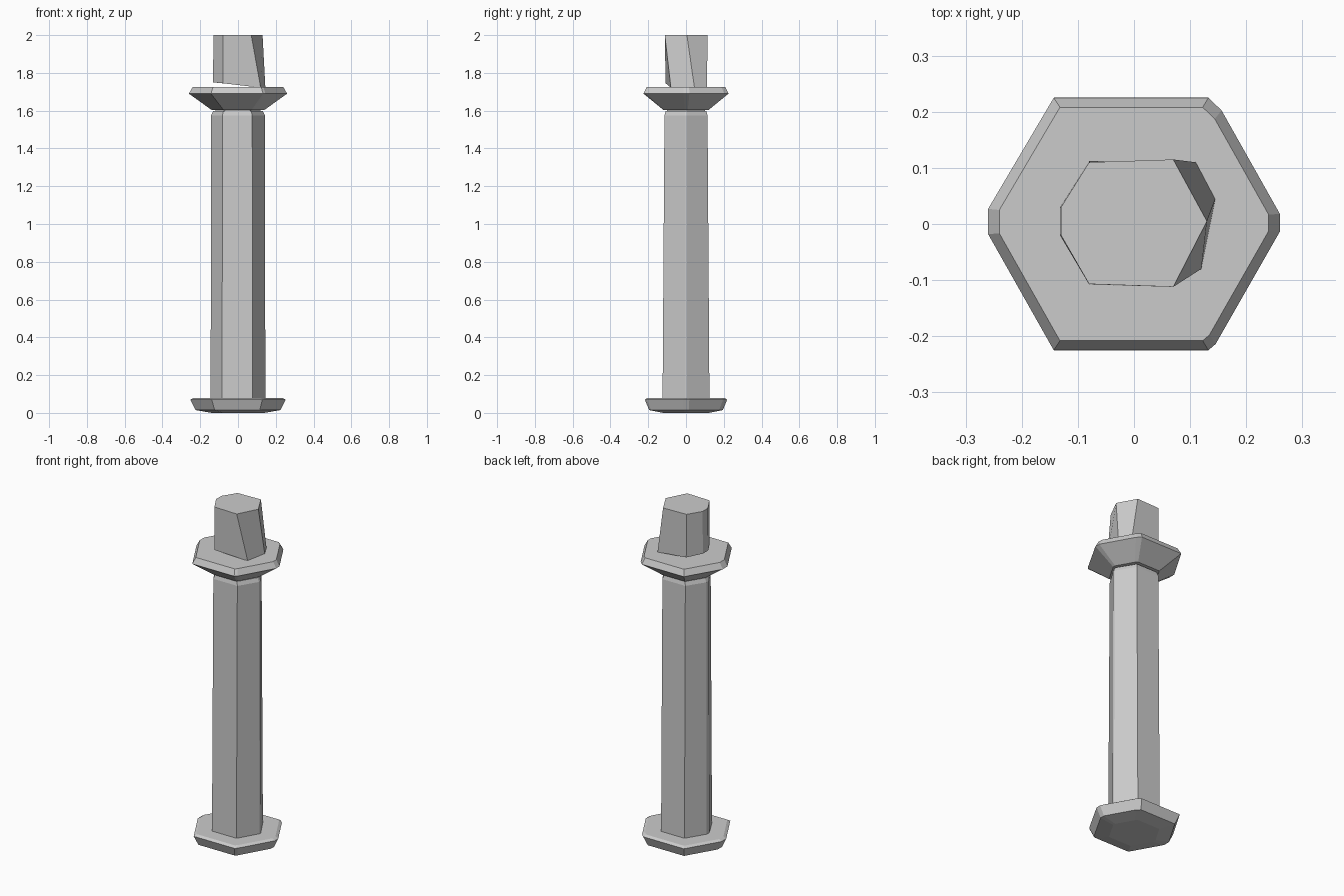
import bpy, bmesh

if "Cube" in bpy.data.objects:
    bpy.data.objects.remove(bpy.data.objects["Cube"])

# Hexagon plan (unit-sized) with points on +-x, slightly clipped
PLAN = [(1, -.06), (1, .08), (.6, .90), (.51, 1), (-.55, 1), (-1, .12),
        (-1, -.08), (-.55, -1), (.51, -1), (.56, -.95)]
SHAFT = [(1, -.05), (1, .05), (.53, 1), (-.53, 1), (-1, .1),
         (-1, -.1), (-.58, -1), (.53, -1)]


def ring(plan, rx, ry, z, dx=0.0):
    return [(x * rx + dx, y * ry, z) for x, y in plan]


def loft(name, rings):
    """Skin a stack of equal-count rings and cap both ends."""
    bm = bmesh.new()
    loops = [[bm.verts.new(p) for p in r] for r in rings]
    n = len(loops[0])
    for a, b in zip(loops, loops[1:]):
        for i in range(n):
            j = (i + 1) % n
            bm.faces.new((a[i], a[j], b[j], b[i]))
    bm.faces.new(loops[0][::-1])
    bm.faces.new(loops[-1])
    bmesh.ops.recalc_face_normals(bm, faces=bm.faces)
    mesh = bpy.data.meshes.new(name)
    bm.to_mesh(mesh)
    bm.free()
    obj = bpy.data.objects.new(name, mesh)
    bpy.context.collection.objects.link(obj)
    return obj


# Base foot with a shallow tapered underside
loft("base_foot", [ring(PLAN, .14, .12, 0), ring(PLAN, .225, .195, .015),
                   ring(PLAN, .252, .218, .07), ring(PLAN, .235, .203, .08)])

# Long shaft, chamfered just below the collar
loft("shaft", [ring(SHAFT, .145, .124, .075), ring(SHAFT, .142, .114, 1.575),
               ring(SHAFT, .132, .108, 1.598)])

# Flared collar and the hidden neck under it
loft("collar", [ring(PLAN, .14, .12, 1.604), ring(PLAN, .26, .225, 1.69),
                ring(PLAN, .24, .208, 1.725)])
loft("neck", [ring(SHAFT, .12, .10, 1.58), ring(SHAFT, .12, .10, 1.62)])

# Top peg, leaning out to the right at its foot
top = [(.13, .005), (.07, .115), (-.08, .11), (-.13, .03),
       (-.13, -.02), (-.08, -.107), (.07, -.112)]
foot = [(.145, .045, 1.72), (.11, .11, 1.725), (-.08, .112, 1.745),
        (-.132, .03, 1.75), (-.132, -.02, 1.75), (-.08, -.108, 1.745),
        (.12, -.08, 1.722)]
loft("top_peg", [foot, [(x, y, 2.0) for x, y in top]])
